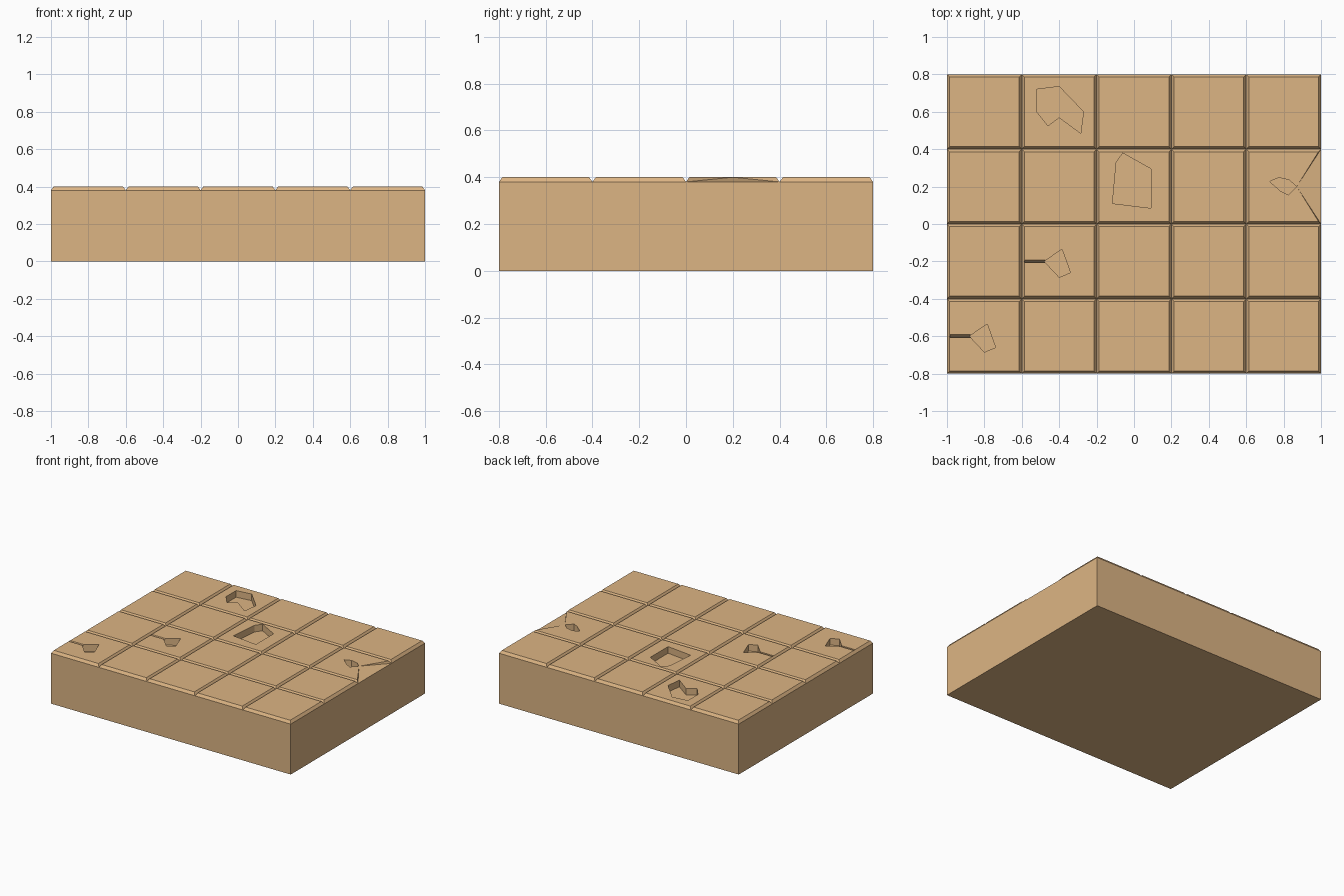
import bpy, bmesh
from mathutils import Vector

if "Cube" in bpy.data.objects:
    bpy.data.objects.remove(bpy.data.objects["Cube"])

TOP, BEVEL, HOLE_DEPTH = 0.40, 0.02, 0.05
BASE = TOP - BEVEL

mat = bpy.data.materials.new("sandstone")
mat.diffuse_color = (0.72, 0.46, 0.23, 1)
mat.use_nodes = True
mat.node_tree.nodes["Principled BSDF"].inputs["Base Color"].default_value = mat.diffuse_color


def make_object(name, bm):
    bmesh.ops.recalc_face_normals(bm, faces=bm.faces[:])
    mesh = bpy.data.meshes.new(name)
    bm.to_mesh(mesh)
    bm.free()
    ob = bpy.data.objects.new(name, mesh)
    mesh.materials.append(mat)
    bpy.context.collection.objects.link(ob)
    return ob


def prism(bm, points, offset):
    # closed solid swept from a polygon
    face = bm.faces.new([bm.verts.new(p) for p in points])
    ext = bmesh.ops.extrude_face_region(bm, geom=[face], use_keep_orig=True)
    verts = [g for g in ext["geom"] if isinstance(g, bmesh.types.BMVert)]
    bmesh.ops.translate(bm, verts=verts, vec=offset)


# Tiled slab: 5 x 4 grid, each cell raised with a chamfered rim
bm = bmesh.new()
bmesh.ops.create_grid(bm, x_segments=5, y_segments=4, size=1)
for v in bm.verts:
    v.co = (v.co.x, v.co.y * 0.8, BASE)
rim = [e for e in bm.edges if e.is_boundary]
tiles = bm.faces[:]
bmesh.ops.inset_individual(bm, faces=tiles, thickness=BEVEL, depth=BEVEL)

# Worn tile on the right: its outer chamfer becomes a long shallow slope
worn = min(tiles, key=lambda f: (f.calc_center_median() - Vector((0.8, 0.2, TOP))).length)
chamfer = next(f for e in worn.edges for f in e.link_faces
               if f is not worn and f.calc_center_median().x > 0.985)
shared = next(e for e in worn.edges if chamfer in e.link_faces)
outer = [v for v in chamfer.verts if v not in shared.verts]
peak = bm.verts.new((0.87, 0.2, TOP))
inner = worn.verts[:]
low_in, high_in = sorted(shared.verts, key=lambda v: v.co.y)
low_out, high_out = sorted(outer, key=lambda v: v.co.y)
bmesh.ops.delete(bm, geom=[chamfer, worn, shared], context='FACES_KEEP_BOUNDARY')
left_low, left_high = sorted((v for v in inner if v.co.x < 0.7), key=lambda v: v.co.y)
bm.faces.new((left_low, low_in, peak))
bm.faces.new((left_low, peak, left_high))
bm.faces.new((left_high, peak, high_in))
bm.faces.new((low_in, low_out, peak))
bm.faces.new((low_out, high_out, peak))
bm.faces.new((high_out, high_in, peak))
for e in [e for e in bm.edges if not e.link_faces]:
    bm.edges.remove(e)

# Side walls and underside
rim = [e for e in bm.edges if e.is_boundary]
ext = bmesh.ops.extrude_edge_only(bm, edges=rim)
for g in ext["geom"]:
    if isinstance(g, bmesh.types.BMVert):
        g.co.z = 0
bottom = [g for g in ext["geom"] if isinstance(g, bmesh.types.BMEdge)]
bmesh.ops.contextual_create(bm, geom=bottom)
slab = make_object("tiled_floor_slab", bm)

# Chipped pits: outlines seen from above
kite = [(-0.88, -0.6), (-0.785, -0.535), (-0.74, -0.66), (-0.80, -0.685)]
pits = [
    [(-0.52, 0.72), (-0.40, 0.735), (-0.27, 0.60), (-0.285, 0.485),
     (-0.40, 0.57), (-0.46, 0.525), (-0.52, 0.60)],
    [(-0.06, 0.379), (0.09, 0.295), (0.09, 0.085), (-0.115, 0.11), (-0.095, 0.33)],
    [(0.725, 0.227), (0.775, 0.248), (0.83, 0.235), (0.869, 0.2), (0.825, 0.155), (0.785, 0.175)],
    kite,
    [(x + 0.4, y + 0.4) for x, y in kite],
]
bm = bmesh.new()
for outline in pits:
    prism(bm, [(x, y, TOP - HOLE_DEPTH) for x, y in outline], (0, 0, 0.2))
cutters = [make_object("pit_cutter", bm)]

# Narrow cracks leading from the tile edge into the kite pits
bm = bmesh.new()
for dx, y in ((0, -0.6), (0.4, -0.2)):
    x = -0.985 + dx
    section = [(x, y - 0.007, BASE), (x, y + 0.009, TOP + 0.001), (x, y - 0.007, TOP + 0.001)]
    prism(bm, section, (0.112, 0, 0))
cutters.append(make_object("crack_cutter", bm))

for cutter in cutters:
    cutter.hide_render = True
    cutter.hide_viewport = True
    mod = slab.modifiers.new(cutter.name, 'BOOLEAN')
    mod.operation = 'DIFFERENCE'
    mod.solver = 'EXACT'
    mod.object = cutter
